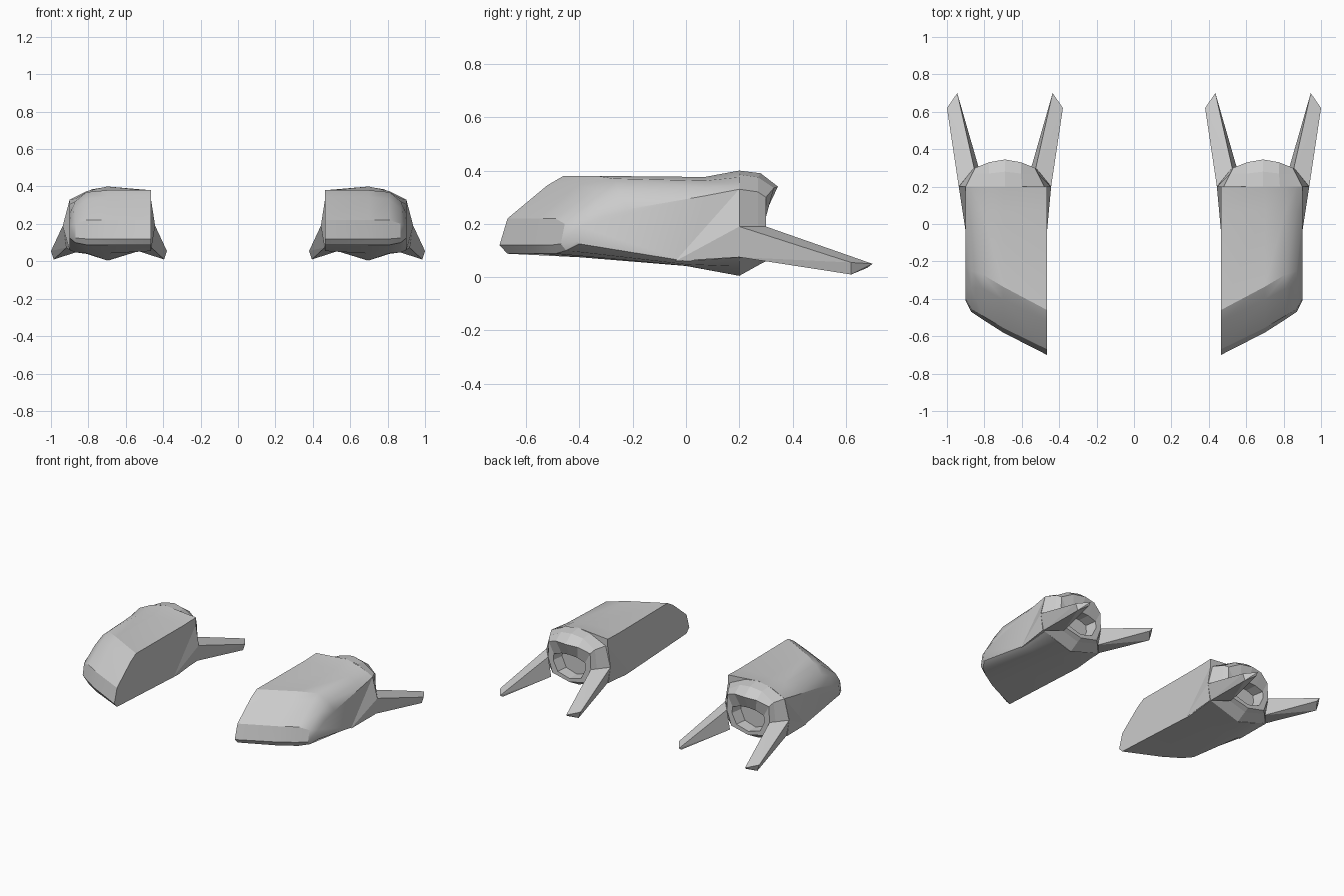
import bpy, bmesh, math

if "Cube" in bpy.data.objects:
    bpy.data.objects.remove(bpy.data.objects["Cube"])

CX = 0.69  # centre line of one pod; the other pod is mirrored across x = 0


def finish(name, bm, smooth=None):
    bmesh.ops.recalc_face_normals(bm, faces=bm.faces)
    mesh = bpy.data.meshes.new(name)
    bm.to_mesh(mesh)
    bm.free()
    ob = bpy.data.objects.new(name, mesh)
    bpy.context.collection.objects.link(ob)
    bpy.ops.object.select_all(action='DESELECT')
    ob.select_set(True)
    bpy.context.view_layer.objects.active = ob
    if smooth:
        bpy.ops.object.shade_smooth_by_angle(angle=math.radians(smooth))
    mod = ob.modifiers.new("pair", 'MIRROR')
    mod.use_clip = False
    mod.use_mirror_merge = False
    return ob


def loft(name, rings, cap_start=True, smooth=None):
    bm = bmesh.new()
    vs = [[bm.verts.new(p) for p in r] for r in rings]
    n = len(vs[0])
    for a, b in zip(vs, vs[1:]):
        for i in range(n):
            j = (i + 1) % n
            bm.faces.new((a[i], a[j], b[j], b[i]))
    if cap_start:
        bm.faces.new(vs[0])
    bm.faces.new(vs[-1])
    return finish(name, bm, smooth)


def hull(name, pts):
    bm = bmesh.new()
    for p in pts:
        bm.verts.new(p)
    bmesh.ops.convex_hull(bm, input=bm.verts)
    return finish(name, bm)


# Body: side profiles (y, z) lofted across x, swept back toward the outside
ribs = {
    0.465: [(-.67, .088), (-.70, .12), (-.67, .22), (-.52, .345), (-.46, .38),
            (.07, .376), (.2, .38), (.2, .075), (0, .055)],
    0.70: [(-.56, .088), (-.58, .12), (-.555, .22), (-.405, .345), (-.335, .38),
           (.07, .376), (.2, .40), (.2, .005), (0, .042)],
    0.81: [(-.49, .088), (-.51, .12), (-.49, .22), (-.345, .33), (-.27, .37),
           (.07, .362), (.2, .375), (.2, .04), (0, .043)],
    0.87: [(-.45, .10), (-.47, .125), (-.455, .20), (-.34, .28), (-.25, .32),
           (.07, .335), (.2, .345), (.2, .06), (0, .048)],
    0.90: [(-.40, .125), (-.41, .135), (-.40, .19), (-.32, .225), (-.22, .255),
           (.07, .305), (.2, .33), (.2, .075), (0, .06)],
}
loft("pod_body", [[(x, y, z) for y, z in r] for x, r in ribs.items()], smooth=28)


# Tail: half rings (offset, y, z) mirrored about the pod centre, with a recess
def ring(half):
    right = [(CX + d, y, z) for d, y, z in half]
    left = [(CX - d, y, z) for d, y, z in half[-2:0:-1]]
    return right + left


opening = [(0, .30, .25), (.06, .30, .245), (.12, .30, .225),
           (.125, .30, .18), (.09, .30, .11), (0, .30, .085)]
tail = [
    [(0, .2, .40), (.09, .2, .385), (.21, .2, .33),
     (.245, .2, .19), (.225, .2, .075), (0, .2, .005)],
    [(0, .28, .39), (.085, .27, .375), (.175, .27, .32),
     (.19, .27, .19), (.16, .27, .09), (0, .27, .044)],
    [(0, .345, .34), (.085, .33, .335), (.16, .30, .30),
     (.165, .30, .19), (.13, .30, .09), (0, .30, .06)],
    opening,
    [(d * .9, .22, z) for d, y, z in opening],
]
loft("tail_hood", [ring(h) for h in tail], cap_start=False)

# Prongs and their side fairings, one on each side of the pod
for side, label, wall in ((1, "outer", .90), (-1, "inner", .465)):
    hull(label + "_prong", [(CX + side * d, y, z) for d, y, z in (
        (.247, .2, .19), (.225, .2, .075), (.165, .30, .19), (.14, .30, .06),
        (.31, .62, .055), (.295, .62, .01), (.255, .70, .05), (.25, .68, .035))])
    hull(label + "_fairing", [
        (wall, -.04, .06), (wall, .2, .33), (CX + side * .247, .2, .19),
        (CX + side * .23, .2, .075), (wall - side * .03, .2, .08)])
